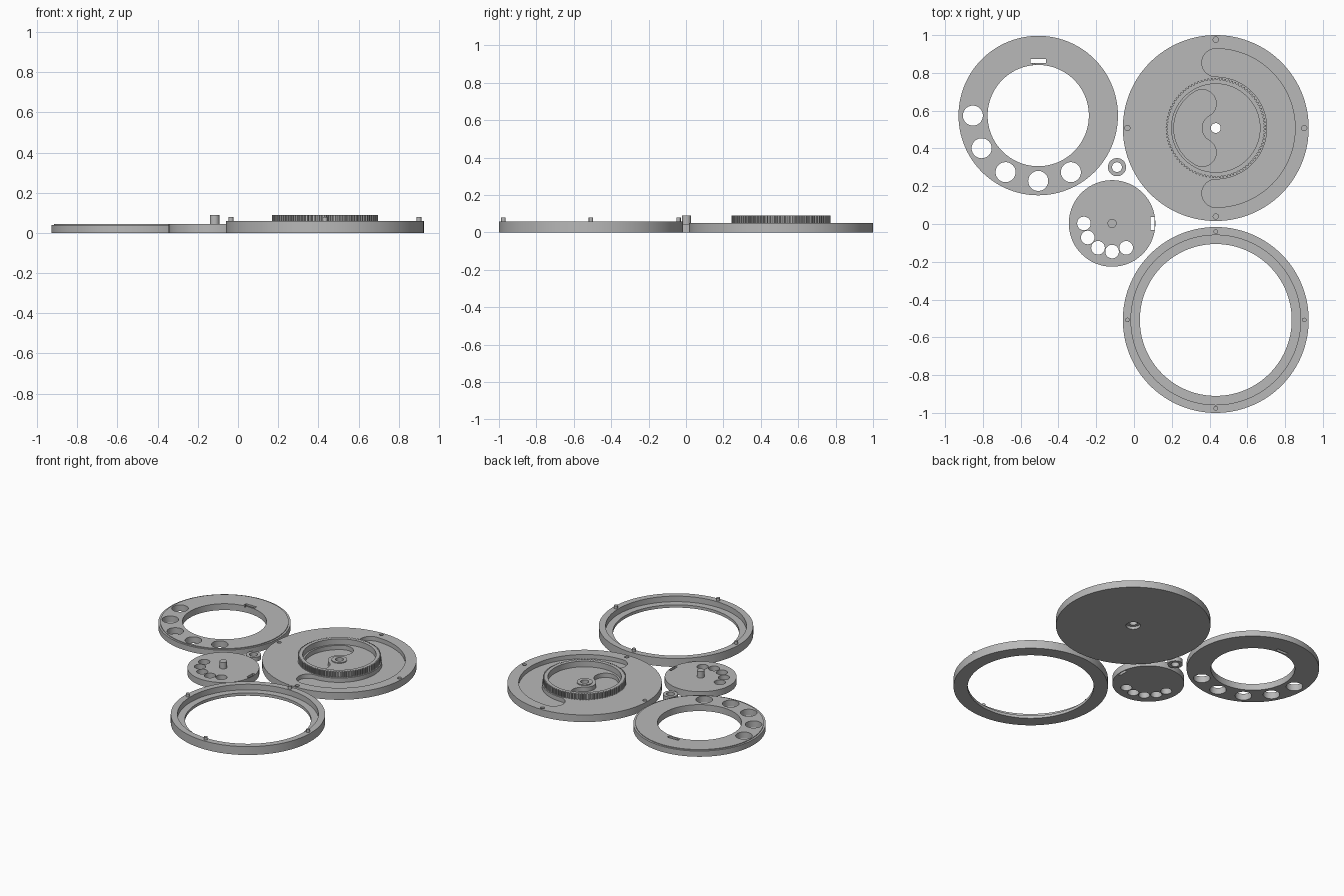
import bpy, bmesh
from math import cos, sin, pi, radians

if "Cube" in bpy.data.objects:
    bpy.data.objects.remove(bpy.data.objects["Cube"], do_unlink=True)

grey = bpy.data.materials.new("plain grey")
grey.use_nodes = True
grey.diffuse_color = (0.48, 0.48, 0.48, 1)
grey.node_tree.nodes["Principled BSDF"].inputs["Base Color"].default_value = grey.diffuse_color


def arc(r, a0, a1, n, cx=0, cy=0):
    """Points on an arc, angles in degrees."""
    return [(cx + r * cos(radians(a0 + (a1 - a0) * i / n)),
             cy + r * sin(radians(a0 + (a1 - a0) * i / n))) for i in range(n + 1)]


def circle(r, cx=0, cy=0, n=48):
    return arc(r, 0, 360, n, cx, cy)[:-1]


def rect(w, h, cx=0, cy=0):
    return [(cx + sx * w / 2, cy + sy * h / 2) for sx, sy in ((-1, -1), (1, -1), (1, 1), (-1, 1))]


def arc_slot(r_in, r_out, a0, a1):
    """Curved slot with round ends."""
    mid, end = (r_in + r_out) / 2, (r_out - r_in) / 2
    def cap(a, start):
        return arc(end, start, start + 180, 20, mid * cos(radians(a)), mid * sin(radians(a)))
    return (arc(r_out, a0, a1, 64)[:-1] + cap(a1, a1)[:-1]
            + arc(r_in, a1, a0, 64)[:-1] + cap(a0, a0 + 180)[:-1])


def prism(name, outline, z0, z1, at):
    bm = bmesh.new()
    face = bm.faces.new([bm.verts.new((x, y, z0)) for x, y in outline])
    top = bmesh.ops.extrude_face_region(bm, geom=[face])["geom"]
    bmesh.ops.translate(bm, vec=(0, 0, z1 - z0),
                        verts=[v for v in top if isinstance(v, bmesh.types.BMVert)])
    bmesh.ops.recalc_face_normals(bm, faces=bm.faces)
    mesh = bpy.data.meshes.new(name)
    bm.to_mesh(mesh)
    bm.free()
    mesh.materials.append(grey)
    obj = bpy.data.objects.new(name, mesh)
    bpy.context.collection.objects.link(obj)
    obj.location = (at[0], at[1], 0)
    return obj


def select(obj):
    bpy.ops.object.select_all(action='DESELECT')
    obj.select_set(True)
    bpy.context.view_layer.objects.active = obj


def combine(obj, outline, z0, z1, op='DIFFERENCE'):
    """Cut a prism from the part, or join one to it."""
    tool = prism("cutter", outline, z0, z1, obj.location)
    tool.hide_render = True
    mod = obj.modifiers.new("shape", 'BOOLEAN')
    mod.operation, mod.solver, mod.object = op, 'EXACT', tool
    bpy.context.view_layer.update()
    select(obj)
    bpy.ops.object.modifier_apply(modifier=mod.name)
    bpy.data.objects.remove(tool, do_unlink=True)


def smooth(obj):
    select(obj)
    bpy.ops.object.shade_smooth_by_angle(angle=radians(25))


THROUGH = (-0.1, 0.2)
QUARTERS = [(0.468 * cos(k * pi / 2), 0.468 * sin(k * pi / 2)) for k in range(4)]
FINGERS = [radians(180 + 30 * k) for k in range(5)]

# Base disc with two curved grooves, peg holes and a bored hub
base_at = (0.433, 0.508)
base = prism("base_disc", circle(0.492, n=160), 0, 0.05, base_at)
combine(base, arc_slot(0.272, 0.42, -90, 90), 0.02, 0.1)
combine(base, arc_slot(0.074, 0.222, 119, 241), 0.02, 0.1)
for x, y in QUARTERS:
    combine(base, circle(0.014, x, y, 20), 0.02, 0.1)
combine(base, circle(0.05), 0.04, 0.056, 'UNION')
combine(base, circle(0.026), *THROUGH)
combine(base, circle(0.046), -0.1, 0.02)
smooth(base)

# Toothed ring standing on the base
teeth, outline = 90, []
for k in range(teeth):
    for step, r in ((0, 0.256), (0.4, 0.256), (0.5, 0.265), (0.9, 0.265)):
        a = 2 * pi * (k + step) / teeth
        outline.append((r * cos(a), r * sin(a)))
gear = prism("toothed_ring", outline, 0.049, 0.09, base_at)
combine(gear, circle(0.234, n=96), *THROUGH)
smooth(gear)

# Cover ring with inner ledge and four pegs
cover = prism("cover_ring", circle(0.492, n=160), 0, 0.059, (0.433, -0.508))
combine(cover, circle(0.402, n=160), *THROUGH)
combine(cover, circle(0.449, n=160), 0.02, 0.1)
for x, y in QUARTERS:
    combine(cover, circle(0.012, x, y, 20), 0.04, 0.079, 'UNION')
smooth(cover)

# Large dial with stepped rim, finger holes and pointer slot
dial = prism("large_dial", circle(0.422, n=160), 0, 0.04, (-0.507, 0.574))
combine(dial, circle(0.409, n=160), 0.02, 0.045, 'UNION')
combine(dial, circle(0.268, n=128), *THROUGH)
for a in FINGERS:
    combine(dial, circle(0.053, 0.346 * cos(a), 0.346 * sin(a)), *THROUGH)
combine(dial, rect(0.084, 0.021, 0, 0.288), *THROUGH)
combine(dial, circle(0.01, -0.026, 0.272, 3), 0.035, 0.1)
smooth(dial)

# Small dial with centre pin, finger holes and pointer slot
small = prism("small_dial", circle(0.229, n=96), 0, 0.045, (-0.116, 0.003))
combine(small, circle(0.024), 0.02, 0.09, 'UNION')
for a in FINGERS:
    combine(small, circle(0.036, 0.149 * cos(a), 0.149 * sin(a)), *THROUGH)
combine(small, rect(0.019, 0.068, 0.214, 0), *THROUGH)
smooth(small)

# Collar that retains the pin
collar = prism("pin_collar", circle(0.048), 0, 0.03, (-0.09, 0.301))
combine(collar, circle(0.026), *THROUGH)
smooth(collar)
